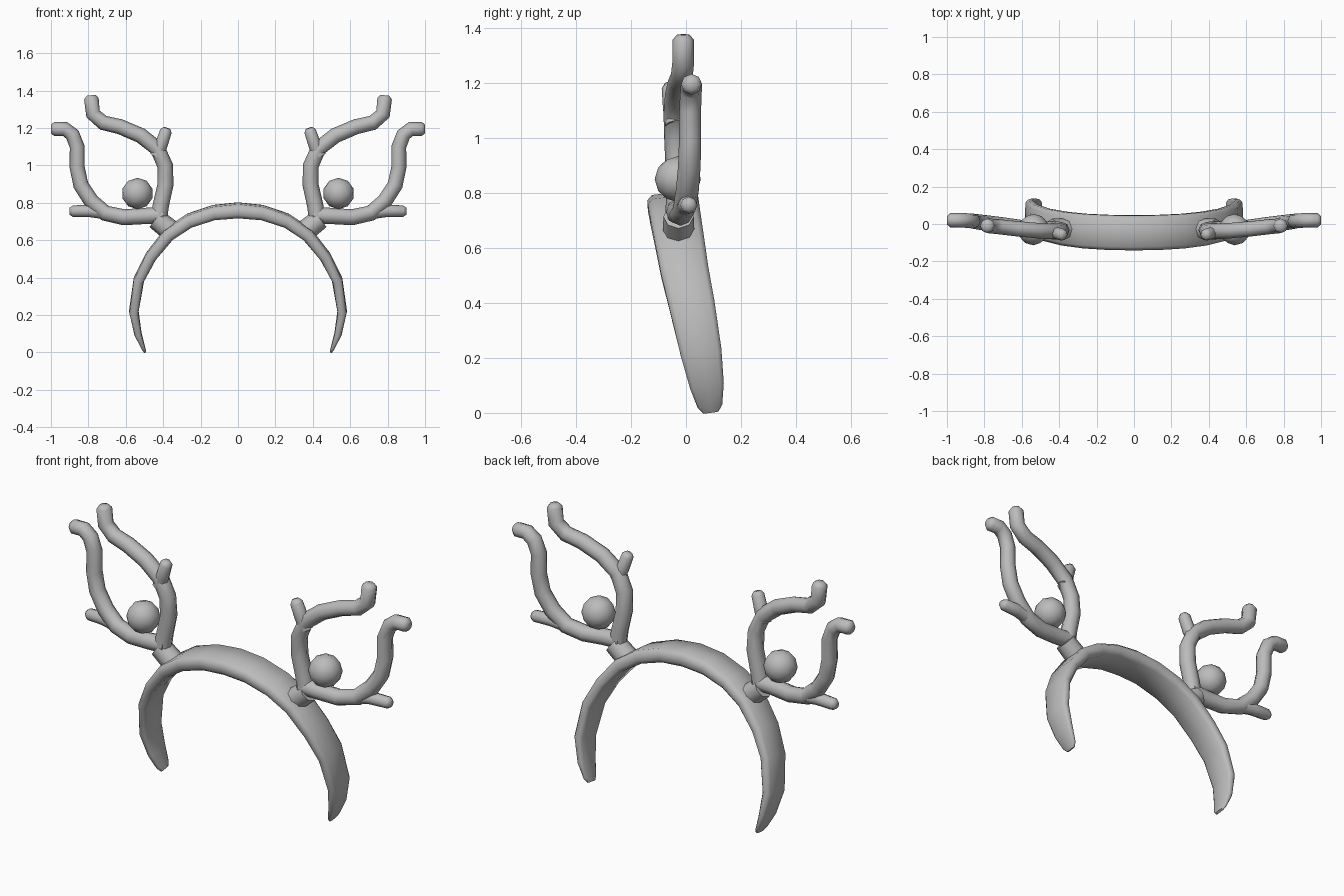
import bpy, bmesh, math
from mathutils import Vector, Matrix

if "Cube" in bpy.data.objects:
    bpy.data.objects.remove(bpy.data.objects["Cube"])

GREY = (0.5, 0.5, 0.5, 1)
mat = bpy.data.materials.new("matte grey")
mat.use_nodes = True
mat.diffuse_color = GREY
bsdf = mat.node_tree.nodes["Principled BSDF"]
bsdf.inputs["Base Color"].default_value = GREY
bsdf.inputs["Roughness"].default_value = 0.7


def finish(name, bm, mirror=True, angle=50):
    """Turn a bmesh into a shaded object, mirrored to the other side."""
    bmesh.ops.recalc_face_normals(bm, faces=bm.faces)
    mesh = bpy.data.meshes.new(name)
    bm.to_mesh(mesh)
    bm.free()
    mesh.materials.append(mat)
    obj = bpy.data.objects.new(name, mesh)
    bpy.context.collection.objects.link(obj)
    bpy.ops.object.select_all(action='DESELECT')
    obj.select_set(True)
    bpy.context.view_layer.objects.active = obj
    bpy.ops.object.shade_smooth_by_angle(angle=math.radians(angle))
    if mirror:
        obj.modifiers.new("Mirror", 'MIRROR').use_axis[0] = True
    return obj


def sweep(path, sizes, section, tilt=0.0):
    """Sweep a section (depth, thickness) along a path lying near the xz plane."""
    bm = bmesh.new()
    pts = [Vector(p) for p in path]
    rings = []
    for i, p in enumerate(pts):
        tan = (pts[min(i + 1, len(pts) - 1)] - pts[max(i - 1, 0)]).normalized()
        side = Vector((0, math.cos(tilt), math.sin(tilt)))
        side = (side - tan * side.dot(tan)).normalized()
        out = tan.cross(side)
        w, t = sizes[i]
        rings.append([bm.verts.new(p + side * u * w + out * v * t) for u, v in section])
    n = len(section)
    for a, b in zip(rings, rings[1:]):
        for k in range(n):
            bm.faces.new((a[k], a[(k + 1) % n], b[(k + 1) % n], b[k]))
    bm.faces.new(rings[0])
    bm.faces.new(rings[-1])
    return bm


ROUND = [(math.cos(k * math.pi / 4), math.sin(k * math.pi / 4)) for k in range(8)]
BAND = [(-1, -0.45), (-0.8, -0.9), (0, -1), (0.8, -0.9),
        (1, -0.45), (1, 0.45), (0.8, 0.9), (0, 1), (-0.8, 0.9), (-1, 0.45)]


def branch(name, path, radius, end=0.036):
    """Round branch with a short blunt tip."""
    a, b = Vector(path[-2]), Vector(path[-1])
    path = path[:-1] + [b - (b - a).normalized() * 0.018, b]
    n = len(path)
    radii = [radius + (end - radius) * i / (n - 2) for i in range(n - 1)] + [end * 0.6]
    return finish(name, sweep(path, [(r, r) for r in radii], ROUND), angle=60)


# Headband: half arc as (x, y, z, half width, half thickness)
half = [(0.13, -0.045, 0.748, 0.093, 0.040), (0.26, -0.038, 0.705, 0.092, 0.038),
        (0.37, -0.025, 0.632, 0.09, 0.036), (0.465, -0.005, 0.515, 0.087, 0.032),
        (0.53, 0.022, 0.39, 0.083, 0.029), (0.557, 0.055, 0.22, 0.075, 0.026),
        (0.535, 0.076, 0.10, 0.062, 0.02), (0.507, 0.087, 0.025, 0.045, 0.011),
        (0.497, 0.09, 0.003, 0.028, 0.007)]
arc = [(-x, y, z, w, t) for x, y, z, w, t in reversed(half)]
arc += [(0, -0.047, 0.76, 0.093, 0.042)] + half
finish("headband", sweep([p[:3] for p in arc], [p[3:] for p in arc], BAND,
                         math.radians(4)), mirror=False, angle=60)

# Collars joining the antlers to the band
axis = Vector((0.78, 0, 0.62)).normalized()
bm = bmesh.new()
bmesh.ops.create_cone(bm, cap_ends=True, segments=8, radius1=0.058, radius2=0.055,
                      depth=0.10, matrix=Matrix.Translation((0.40, -0.027, 0.683))
                      @ axis.to_track_quat('Z', 'Y').to_matrix().to_4x4())
finish("antler_collars", bm)

# Antlers: two main branches, each with a short tine
branch("inner_branches", [(0.425, -0.03, 0.70), (0.412, -0.03, 0.79), (0.387, -0.032, 0.90),
                          (0.39, -0.037, 1.00), (0.43, -0.04, 1.09), (0.52, -0.035, 1.16),
                          (0.63, -0.025, 1.207), (0.72, -0.015, 1.228), (0.775, -0.01, 1.275),
                          (0.786, -0.01, 1.375)], 0.044, 0.039)
branch("inner_tines", [(0.435, -0.04, 1.05), (0.41, -0.05, 1.11), (0.38, -0.058, 1.20)],
       0.036, 0.032)
branch("outer_branches", [(0.40, -0.03, 0.735), (0.50, -0.03, 0.73), (0.61, -0.02, 0.723),
                          (0.71, -0.005, 0.745), (0.785, 0.005, 0.81), (0.84, 0.012, 0.895),
                          (0.86, 0.015, 0.99), (0.86, 0.015, 1.10), (0.885, 0.018, 1.165),
                          (0.925, 0.02, 1.195), (1.0, 0.02, 1.195)], 0.044, 0.038)
branch("outer_tines", [(0.69, -0.005, 0.745), (0.79, 0.005, 0.757), (0.9, 0.012, 0.755)],
       0.036, 0.031)

# Round baubles sitting between the branches
bm = bmesh.new()
bmesh.ops.create_icosphere(bm, subdivisions=2, radius=0.084,
                           matrix=Matrix.Translation((0.538, -0.03, 0.85))
                           @ Matrix.Rotation(math.radians(90), 4, 'X'))
finish("baubles", bm, angle=30)
